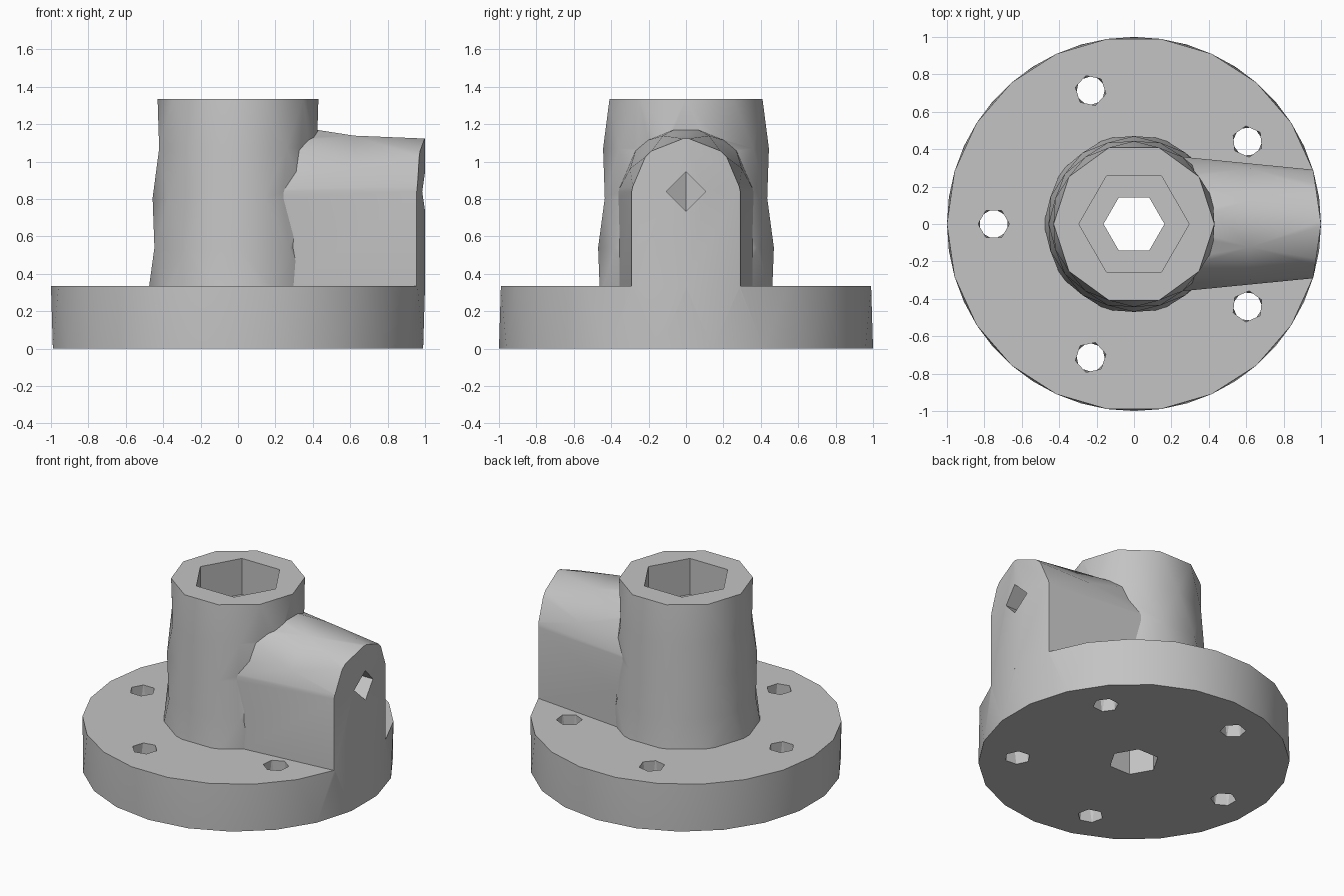
import bpy, bmesh
from math import sin, cos, pi, radians

cube = bpy.data.objects.get("Cube")
if cube:
    bpy.data.objects.remove(cube, do_unlink=True)

grey = bpy.data.materials.new("plain_grey")
grey.use_nodes = True
GREY = (0.55, 0.55, 0.55, 1)
grey.diffuse_color = GREY
grey.node_tree.nodes["Principled BSDF"].inputs["Base Color"].default_value = GREY


def finish(name, bm):
    bmesh.ops.recalc_face_normals(bm, faces=bm.faces)
    mesh = bpy.data.meshes.new(name)
    bm.to_mesh(mesh)
    bm.free()
    mesh.materials.append(grey)
    obj = bpy.data.objects.new(name, mesh)
    bpy.context.collection.objects.link(obj)
    return obj


def stack(name, sides, rings, twist=True, turn=0.0, centre=(0, 0)):
    """Rings of (z, radius); each ring is turned half a side if twisted."""
    bm = bmesh.new()
    loops = []
    for k, (z, r) in enumerate(rings):
        off = turn + (pi / sides if twist and k % 2 else 0)
        loops.append([bm.verts.new((centre[0] + r * cos(off + 2 * pi * i / sides),
                                    centre[1] + r * sin(off + 2 * pi * i / sides), z))
                      for i in range(sides)])
    for k, (a, b) in enumerate(zip(loops, loops[1:])):
        for i in range(sides):
            j = (i + 1) % sides
            if not twist:
                bm.faces.new((a[i], a[j], b[j], b[i]))
            elif k % 2 == 0:
                bm.faces.new((a[i], a[j], b[i]))
                bm.faces.new((b[i], a[j], b[j]))
            else:
                bm.faces.new((b[i], b[j], a[i]))
                bm.faces.new((a[i], b[j], a[j]))
    bm.faces.new(loops[0])
    bm.faces.new(loops[-1])
    return finish(name, bm)


def combine(target, tool, operation):
    mod = target.modifiers.new("cut", "BOOLEAN")
    mod.operation = operation
    mod.solver = "EXACT"
    mod.object = tool
    bpy.context.view_layer.objects.active = target
    bpy.ops.object.modifier_apply(modifier=mod.name)
    bpy.data.objects.remove(tool, do_unlink=True)


def make_port(axis_z=0.84, foot_z=0.32):
    """Tapering arched block with a staggered middle ring on its crown."""
    bm = bmesh.new()

    def arch(x, angles):
        r = 0.35 - 0.0984 * (x - 0.35)
        return [bm.verts.new((x, r * cos(radians(a)), axis_z + r * sin(radians(a))))
                for a in angles]

    full = [0, 45, 90, 135, 180]
    inner, outer = arch(0.2, full), arch(1.05, full)
    mid = arch(0.62, [a + 22.5 for a in full[:-1]])
    for end in (inner, outer):
        for i in range(4):
            bm.faces.new((end[i], end[i + 1], mid[i]))
        for i in range(3):
            bm.faces.new((mid[i], mid[i + 1], end[i + 1]))
    feet = [[bm.verts.new((e[s].co.x, e[s].co.y, foot_z)) for s in (0, -1)]
            for e in (inner, outer)]
    for s in (0, -1):
        bm.faces.new((inner[s], mid[s], outer[s]))
        bm.faces.new((inner[s], outer[s], feet[1][s], feet[0][s]))
    for end, foot in zip((inner, outer), feet):
        bm.faces.new(end + [foot[1], foot[0]])
    bm.faces.new((feet[0][0], feet[0][1], feet[1][1], feet[1][0]))
    return finish("side_port", bm)


# Base flange and tapered tower
TOP, DECK = 1.335, 0.335
body = stack("flanged_housing", 22, [(DECK, 1.0), (0, 1.0)])
tower_rings = [(TOP - 0.265 * k, 0.43 + 0.0133 * k) for k in range(6)]
tower = stack("tower", 10, tower_rings)

# Side port, trimmed to the flange rim
port = make_port()
rim = stack("rim_trim", 22, [(0.2, 1.0), (1.5, 1.0)], twist=False)
combine(port, rim, "INTERSECT")
combine(body, tower, "UNION")
combine(body, port, "UNION")

# Hexagonal socket and through bore
combine(body, stack("socket", 6, [(1.08, 0.295), (1.5, 0.295)], twist=False), "DIFFERENCE")
combine(body, stack("bore", 6, [(-0.1, 0.163), (1.2, 0.163)], twist=False), "DIFFERENCE")

# Side drilling into the bore
drill = stack("side_drilling", 4, [(0, 0.105), (1.2, 0.105)], twist=False)
drill.rotation_euler = (0, pi / 2, 0)
drill.location = (0, 0, 0.84)
bpy.context.view_layer.update()
combine(body, drill, "DIFFERENCE")

# Five bolt holes around the flange
for n in range(5):
    a = pi + n * 2 * pi / 5
    hole = stack("bolt_hole", 6, [(DECK + 0.02, 0.083), (-0.02, 0.083)],
                 turn=a, centre=(0.75 * cos(a), 0.75 * sin(a)))
    combine(body, hole, "DIFFERENCE")

bpy.ops.object.select_all(action="DESELECT")
body.select_set(True)
bpy.context.view_layer.objects.active = body
bpy.ops.object.shade_smooth_by_angle(angle=radians(30))
